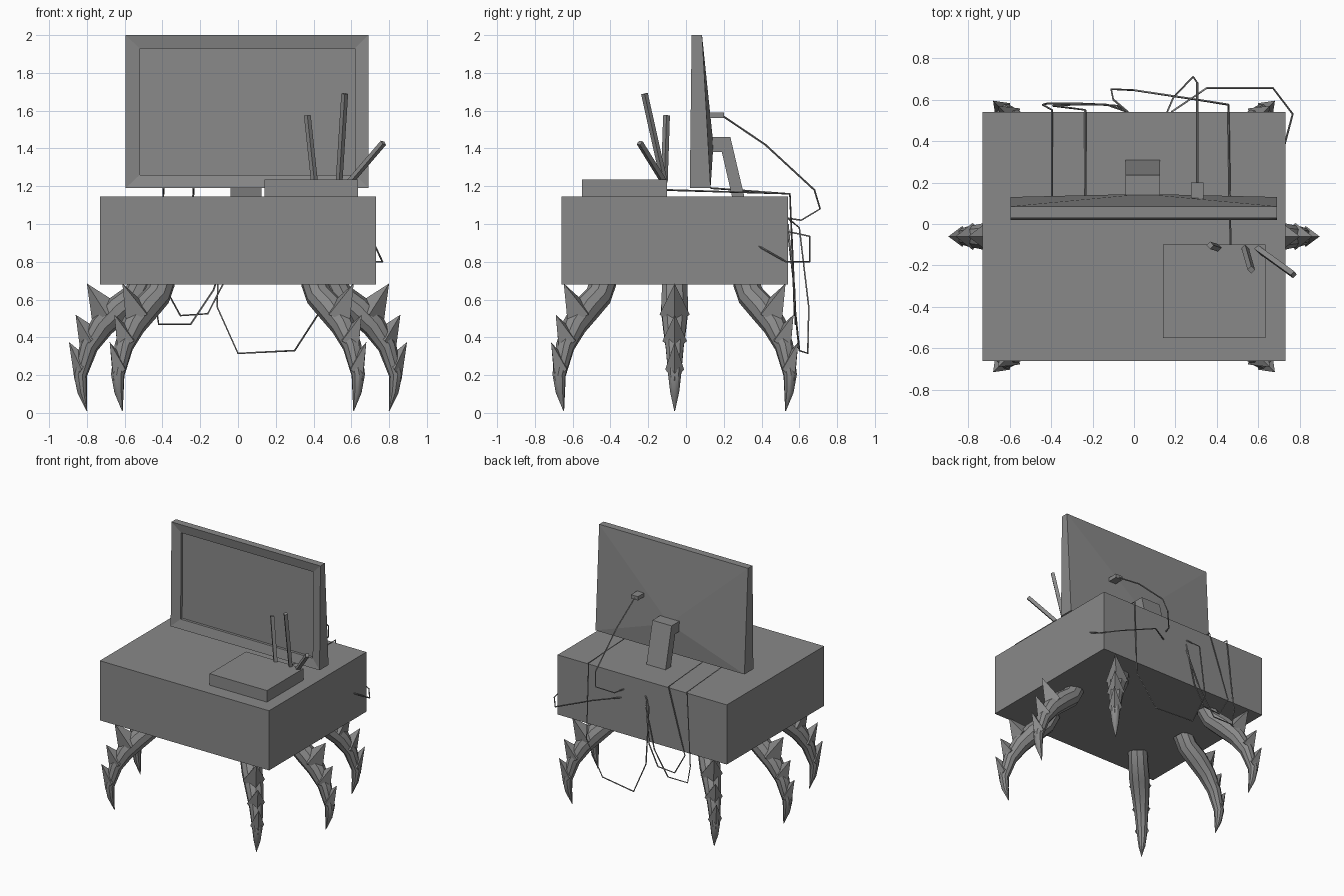
import bpy, bmesh
from math import cos, sin, pi, radians
from mathutils import Vector

cube = bpy.data.objects.get("Cube")
if cube:
    bpy.data.objects.remove(cube, do_unlink=True)

grey = bpy.data.materials.new("mid_grey")
grey.use_nodes = True
COLOUR = (0.25, 0.25, 0.25, 1)
grey.diffuse_color = COLOUR
grey.node_tree.nodes["Principled BSDF"].inputs["Base Color"].default_value = COLOUR


def finish(name, bm):
    bmesh.ops.recalc_face_normals(bm, faces=bm.faces)
    mesh = bpy.data.meshes.new(name)
    bm.to_mesh(mesh)
    bm.free()
    mesh.materials.append(grey)
    obj = bpy.data.objects.new(name, mesh)
    bpy.context.collection.objects.link(obj)
    return obj


def box(name, lo, hi):
    bm = bmesh.new()
    bmesh.ops.create_cube(bm, size=1)
    for v in bm.verts:
        v.co = [(a + b) / 2 + c * (b - a) for a, b, c in zip(lo, hi, v.co)]
    return finish(name, bm)


def extrude_x(name, profile, x0, x1):
    """Extrude a closed (y, z) outline along x."""
    bm = bmesh.new()
    face = bm.faces.new([bm.verts.new((x0, y, z)) for y, z in profile])
    out = bmesh.ops.extrude_face_region(bm, geom=[face])["geom"]
    bmesh.ops.translate(bm, vec=(x1 - x0, 0, 0),
                        verts=[g for g in out if isinstance(g, bmesh.types.BMVert)])
    return finish(name, bm)


def rod(name, points, radius, sides=4):
    """Thin tube along a polyline, as a bevelled curve turned to a mesh."""
    bm = bmesh.new()
    pts = [Vector(p) for p in points]
    last = None
    for i, p in enumerate(pts):
        d = (pts[min(i + 1, len(pts) - 1)] - pts[max(i - 1, 0)]).normalized()
        u = d.orthogonal().normalized() if last is None else (u - d * u.dot(d)).normalized()
        w = d.cross(u)
        ring = [bm.verts.new(p + radius * (u * cos(a) + w * sin(a)))
                for a in (2 * pi * (k + .5) / sides for k in range(sides))]
        if last:
            for k in range(sides):
                j = (k + 1) % sides
                bm.faces.new((last[k], last[j], ring[j], ring[k]))
        if i in (0, len(pts) - 1):
            bm.faces.new(ring)
        last = ring
    return finish(name, bm)


# Body and flat device on top
box("body", (-.73, -.66, .68), (.73, .54, 1.145))
box("router", (.14, -.55, 1.14), (.635, -.1, 1.235))
for name, base, tip in (("right", (.405, -.115, 1.22), (.367, -.103, 1.575)),
                        ("middle", (.535, -.115, 1.22), (.565, -.22, 1.69)),
                        ("left", (.59, -.115, 1.22), (.77, -.245, 1.43))):
    rod("antenna_" + name, (base, tip), .018)


# Screen: outer frame, sloped bezel, sunken panel and pyramid back
def rect(bm, x0, x1, z0, z1, y_low, y_high):
    return [bm.verts.new(c) for c in ((x0, y_low, z0), (x1, y_low, z0),
                                      (x1, y_high, z1), (x0, y_high, z1))]


bm = bmesh.new()
loops = [rect(bm, -.595, .69, 1.19, 2, .13, .085),
         rect(bm, -.595, .69, 1.19, 2, .085, .084),
         rect(bm, -.595, .69, 1.19, 2, .02, .03),
         rect(bm, -.52, .62, 1.26, 1.93, .035, .043),
         rect(bm, -.52, .62, 1.26, 1.93, .055, .06)]
for a, b in zip(loops, loops[1:]):
    for k in range(4):
        j = (k + 1) % 4
        bm.faces.new((a[k], a[j], b[j], b[k]))
bm.faces.new(loops[-1])
peak = bm.verts.new((.045, .145, 1.42))
for k in range(4):
    bm.faces.new((loops[0][k], loops[0][(k + 1) % 4], peak))
finish("screen", bm)
extrude_x("screen_stand", ((.11, 1.46), (.235, 1.46), (.31, 1.14), (.245, 1.14),
                           (.19, 1.38), (.11, 1.38)), -.04, .125)

# Cables
box("screen_plug", (.275, .115, 1.56), (.335, .2, 1.59))
CABLES = {
    "screen_cable": ((.305, .19, 1.575), (.305, .42, 1.42), (.305, .68, 1.18),
                     (.285, .71, 1.08), (.19, .61, 1.02), (.16, .54, 1.03)),
    "router_cable": ((.465, -.1, 1.18), (.455, .55, 1.16), (.455, .575, .57),
                     (.3, .6, .33), (0, .645, .315), (-.11, .65, .56),
                     (-.1, .6, .98), (-.03, .54, 1.03)),
    "outer_cable": ((-.395, .13, 1.19), (-.395, .55, 1.16), (-.44, .575, .6),
                    (-.42, .58, .47), (-.25, .58, .47), (-.13, .575, .65),
                    (-.03, .54, .95)),
    "inner_cable": ((-.235, .13, 1.19), (-.235, .55, 1.16), (-.39, .57, .67),
                    (-.305, .575, .515), (-.16, .575, .525), (-.08, .57, .68),
                    (-.03, .54, 1)),
    "side_cable": ((.725, .38, .885), (.765, .53, .8), (.67, .655, .8),
                   (.35, .655, .935), (.18, .54, .96)),
}
for name, path in CABLES.items():
    rod(name, path, .005)

# Leg centre line: outward distance, height, radius
SPINE = ((0, .7, .07), (.04, .62, .072), (.13, .55, .075), (.22, .46, .065),
         (.29, .35, .05), (.335, .2, .036), (.325, .11, .025), (.3, .01, .002))
# Spike plates: tip, inner root, lower root, half width
SPIKES = (((.3, .685), (.12, .57), (.27, .47), .08),
          ((.36, .52), (.22, .43), (.335, .33), .065),
          ((.395, .375), (.29, .29), (.365, .17), .05))


def leg(name, x, y, angle):
    bm = bmesh.new()
    sides, last = 10, None
    for i, (r, z, rad) in enumerate(SPINE):
        a, b = SPINE[max(i - 1, 0)], SPINE[min(i + 1, len(SPINE) - 1)]
        d = Vector((b[0] - a[0], 0, b[1] - a[1])).normalized()
        n = Vector((-d.z, 0, d.x))
        ring = [bm.verts.new(Vector((r, 0, z)) + rad * (n * cos(t) + Vector((0, sin(t), 0))))
                for t in (2 * pi * k / sides for k in range(sides))]
        if last:
            for k in range(sides):
                j = (k + 1) % sides
                bm.faces.new((last[k], last[j], ring[j], ring[k]))
        if i in (0, len(SPINE) - 1):
            bm.faces.new(ring)
        last = ring
    # Overlapping pointed plates down the outer side
    for tip, inner, lower, w in SPIKES:
        mid = ((inner[0] + lower[0]) / 2, (inner[1] + lower[1]) / 2)
        top, up, low = (bm.verts.new((p[0], 0, p[1])) for p in (tip, inner, lower))
        for s in (-1, 1):
            side = bm.verts.new((mid[0], s * w, mid[1]))
            bm.faces.new((top, up, side))
            bm.faces.new((top, side, low))
            bm.faces.new((up, low, side))
    obj = finish(name, bm)
    obj.location = (x, y, 0)
    obj.rotation_euler.z = radians(angle)
    bpy.ops.object.select_all(action="DESELECT")
    obj.select_set(True)
    bpy.context.view_layer.objects.active = obj
    bpy.ops.object.shade_smooth_by_angle(angle=radians(35))


for side, sx in (("left", 1), ("right", -1)):
    for place, sy in (("front", -1), ("middle", 0), ("back", 1)):
        angle = 45 * sy if sx > 0 else 180 - 45 * sy
        leg(f"{place}_{side}_leg", sx * (.4 if sy else .5), -.06 + sy * .375, angle)
